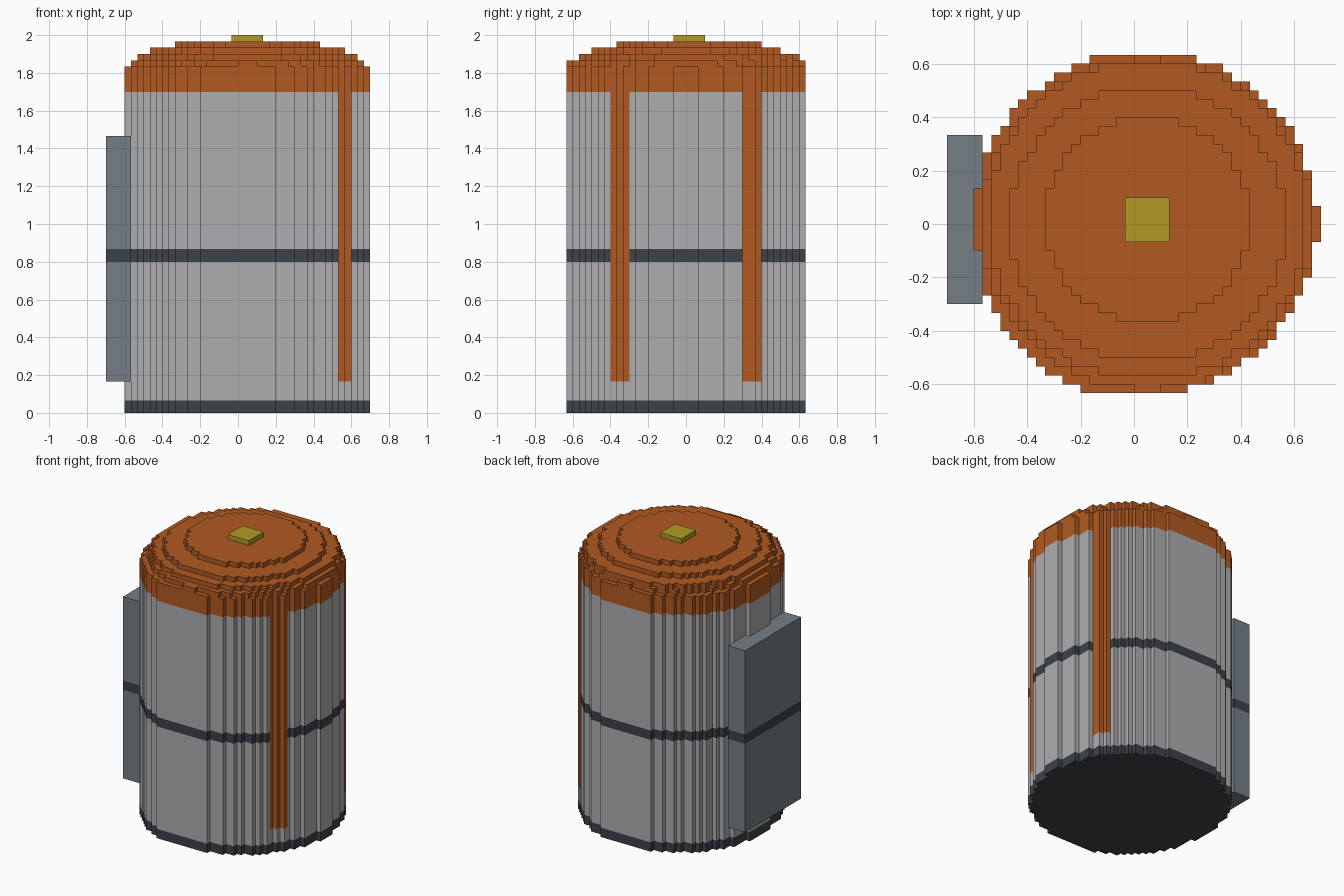
import bpy
import bmesh
import math

U = 1 / 30  # size of one block

cube = bpy.data.objects.get("Cube")
if cube:
    bpy.data.objects.remove(cube, do_unlink=True)


def linear(c):
    c /= 255
    return c / 12.92 if c <= 0.04045 else ((c + 0.055) / 1.055) ** 2.4


def material(name, *rgb):
    m = bpy.data.materials.new(name)
    m.use_nodes = True
    colour = (*[linear(c) for c in rgb], 1)
    m.diffuse_color = colour
    m.node_tree.nodes["Principled BSDF"].inputs["Base Color"].default_value = colour
    return m


grey = material("light grey", 174, 174, 177)
dark = material("charcoal", 60, 66, 72)
orange = material("rust orange", 178, 90, 34)
slate = material("slate grey", 117, 126, 134)
yellow = material("mustard yellow", 178, 154, 36)


def disc(radius, centre_x, centre_y=0.0, lean=0.0, left_limit=None):
    """Stepped outline of a disc made of square blocks."""
    right, left = [], []
    for row in range(-20, 20):
        y = row + 0.5
        square = radius ** 2 - (y - centre_y) ** 2
        if square <= 0:
            continue
        half = math.sqrt(square)
        cx = centre_x - (lean * y * y if y < 0 else 0)
        x0 = math.ceil(cx - half - 0.5)
        x1 = math.floor(cx + half - 0.5) + 1
        if left_limit is not None and not -3 <= row < 4:
            x0 = max(x0, left_limit)
        if x1 <= x0:
            continue
        right += [(x1, row), (x1, row + 1)]
        left += [(x0, row), (x0, row + 1)]
    points = []
    for p in right + left[::-1]:
        if not points or points[-1] != p:
            points.append(p)
    return points


def rectangle(x0, x1, y0, y1):
    return [(x0, y0), (x1, y0), (x1, y1), (x0, y1)]


def prism(name, outline, levels, materials, rule=lambda cell: 0):
    """Closed upright prism, cut at the levels and coloured block by block."""
    bm = bmesh.new()
    rings = [[bm.verts.new((x * U, y * U, z * U)) for x, y in outline] for z in levels]
    bm.faces.new(rings[0][::-1])
    bm.faces.new(rings[-1])
    n = len(outline)
    for low, high in zip(rings, rings[1:]):
        for i in range(n):
            j = (i + 1) % n
            bm.faces.new((low[i], low[j], high[j], high[i]))
    bm.normal_update()
    for f in bm.faces:
        f.material_index = rule(f.calc_center_median() / U - f.normal * 0.5)
    mesh = bpy.data.meshes.new(name)
    bm.to_mesh(mesh)
    bm.free()
    for m in materials:
        mesh.materials.append(m)
    obj = bpy.data.objects.new(name, mesh)
    bpy.context.collection.objects.link(obj)
    return obj


def tank_colour(cell):
    if cell.z > 51:
        return 2
    if cell.x > 0 and 9 < abs(cell.y) < 12 and cell.z > 5:
        return 2  # two upright stripes
    return 1 if cell.z < 2 or 24 < cell.z < 26 else 0


# Tank with base ring, middle band, stripes and coloured rim
prism("tank_body", disc(19.4, 1.2, lean=0.0027, left_limit=-17),
      (0, 2, 5, 24, 26, 51, 55), (grey, dark, orange), tank_colour)

# Stepped dome
steps = (disc(18.6, 1.5), disc(17.9, 1.5, 0.5), disc(15.45, 1.5), disc(11.65, 1.5, 0.5))
for i, outline in enumerate(steps):
    prism(f"dome_step_{i + 1}", outline, (55 + i, 56 + i), (orange,))

# Cap plate on top
prism("top_cap", rectangle(-1, 4, -2, 3), (59, 60), (yellow,))

# Box on the side, crossed by the band
prism("side_box", rectangle(-21, -17, -9, 10), (5, 24, 26, 44), (slate, dark),
      lambda cell: int(24 < cell.z < 26))
